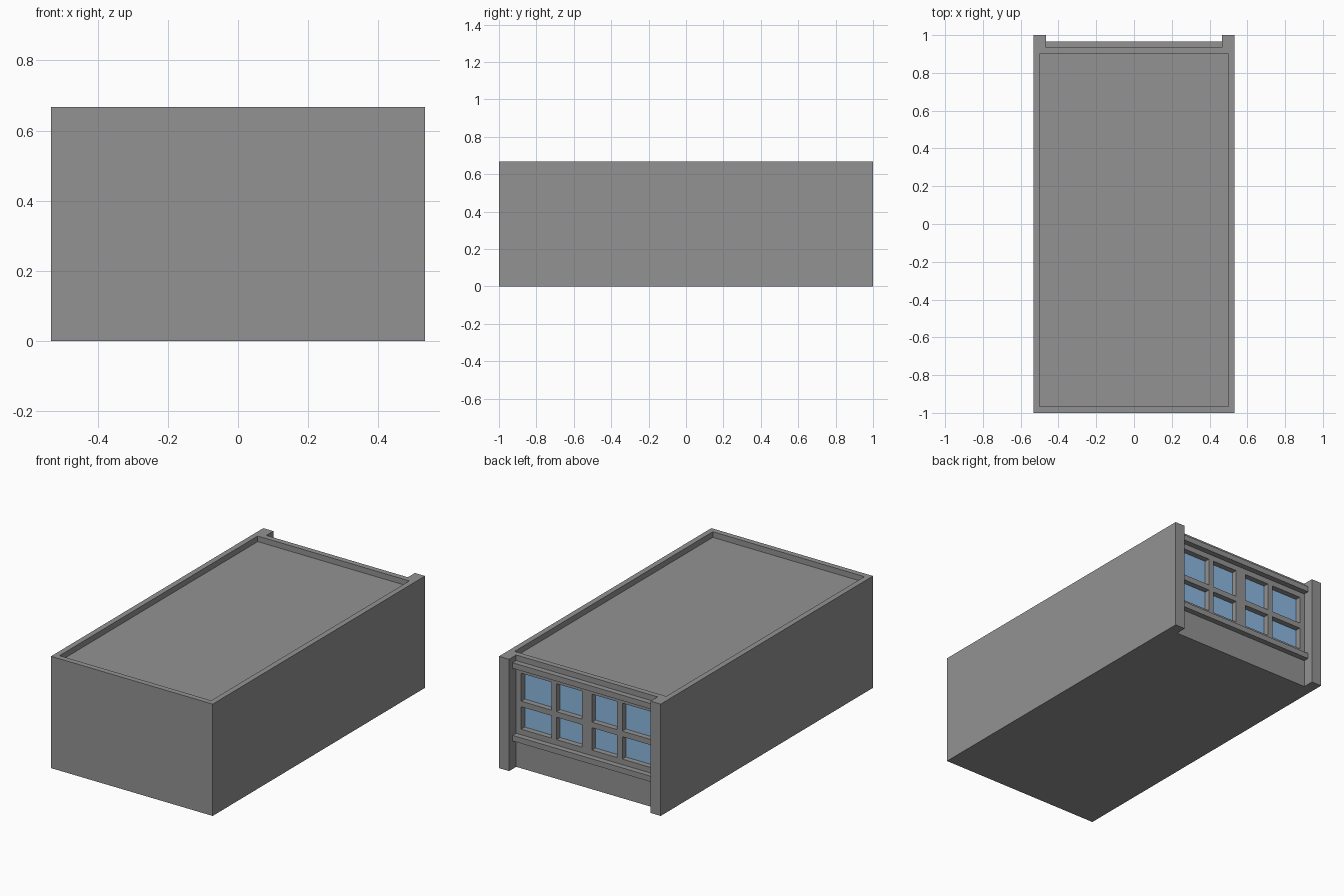
import bpy
import bmesh

cube = bpy.data.objects.get("Cube")
if cube:
    bpy.data.objects.remove(cube, do_unlink=True)

U = 1 / 30                      # building module
W, L, H = 16 * U, 1.0, 20 * U   # half width, half length, height


def material(name, rgb):
    m = bpy.data.materials.new(name)
    m.use_nodes = True
    m.diffuse_color = (*rgb, 1)
    m.node_tree.nodes["Principled BSDF"].inputs["Base Color"].default_value = (*rgb, 1)
    return m


grey = material("grey_wall", (0.29, 0.29, 0.29))
blue = material("blue_glass", (0.27, 0.49, 0.76))


def make_object(name, bm, mats):
    bmesh.ops.recalc_face_normals(bm, faces=bm.faces)
    mesh = bpy.data.meshes.new(name)
    bm.to_mesh(mesh)
    bm.free()
    for m in mats:
        mesh.materials.append(m)
    ob = bpy.data.objects.new(name, mesh)
    bpy.context.collection.objects.link(ob)
    return ob


def add_box(bm, x0, x1, y0, y1, z0, z1):
    verts = bmesh.ops.create_cube(bm, size=1)["verts"]
    for v in verts:
        v.co = (x1 if v.co.x > 0 else x0,
                y1 if v.co.y > 0 else y0,
                z1 if v.co.z > 0 else z0)


# Building: plan outline with two corner pillars at the back, extruded upward
half = [(W, -L), (W, L), (W - 2 * U, L), (W - 2 * U, L - 2 * U)]
plan = half + [(-x, y) for x, y in reversed(half)]
bm = bmesh.new()
base = bm.faces.new([bm.verts.new((x, y, 0)) for x, y in plan])
top = bmesh.ops.extrude_face_region(bm, geom=[base])["geom"]
for v in top:
    if isinstance(v, bmesh.types.BMVert):
        v.co.z = H
building = make_object("building", bm, [grey, blue])

# Cutter: sunken roof and eight window openings
glass_y = L - 3 * U
bm = bmesh.new()
add_box(bm, U - W, W - U, U - L, glass_y, H - U, H + U)
for side in (-1, 1):
    for xa, xb in ((1, 6), (7, 13)):
        x0, x1 = sorted((side * xa * U, side * xb * U))
        for za, zb in ((7, 11), (12, 17)):
            add_box(bm, x0, x1, glass_y, L, za * U, zb * U)
cutter = make_object("opening_cutter", bm, [grey])
cutter.hide_render = True

cut = building.modifiers.new("openings", "BOOLEAN")
cut.operation = "DIFFERENCE"
cut.solver = "EXACT"
cut.object = cutter
bpy.context.view_layer.objects.active = building
bpy.ops.object.modifier_apply(modifier=cut.name)
bpy.data.objects.remove(cutter, do_unlink=True)

# Glass: the recessed faces that look backward
for p in building.data.polygons:
    is_glass = p.normal.y > 0.9 and abs(p.center.y - glass_y) < 0.005
    p.material_index = 1 if is_glass else 0

# Horizontal trim above and below the windows
for name, z in (("lower_trim", 5 * U), ("upper_trim", 18 * U)):
    bm = bmesh.new()
    add_box(bm, 2 * U - W, W - 2 * U, L - 2 * U, L - U, z, z + U)
    make_object(name, bm, [grey])
